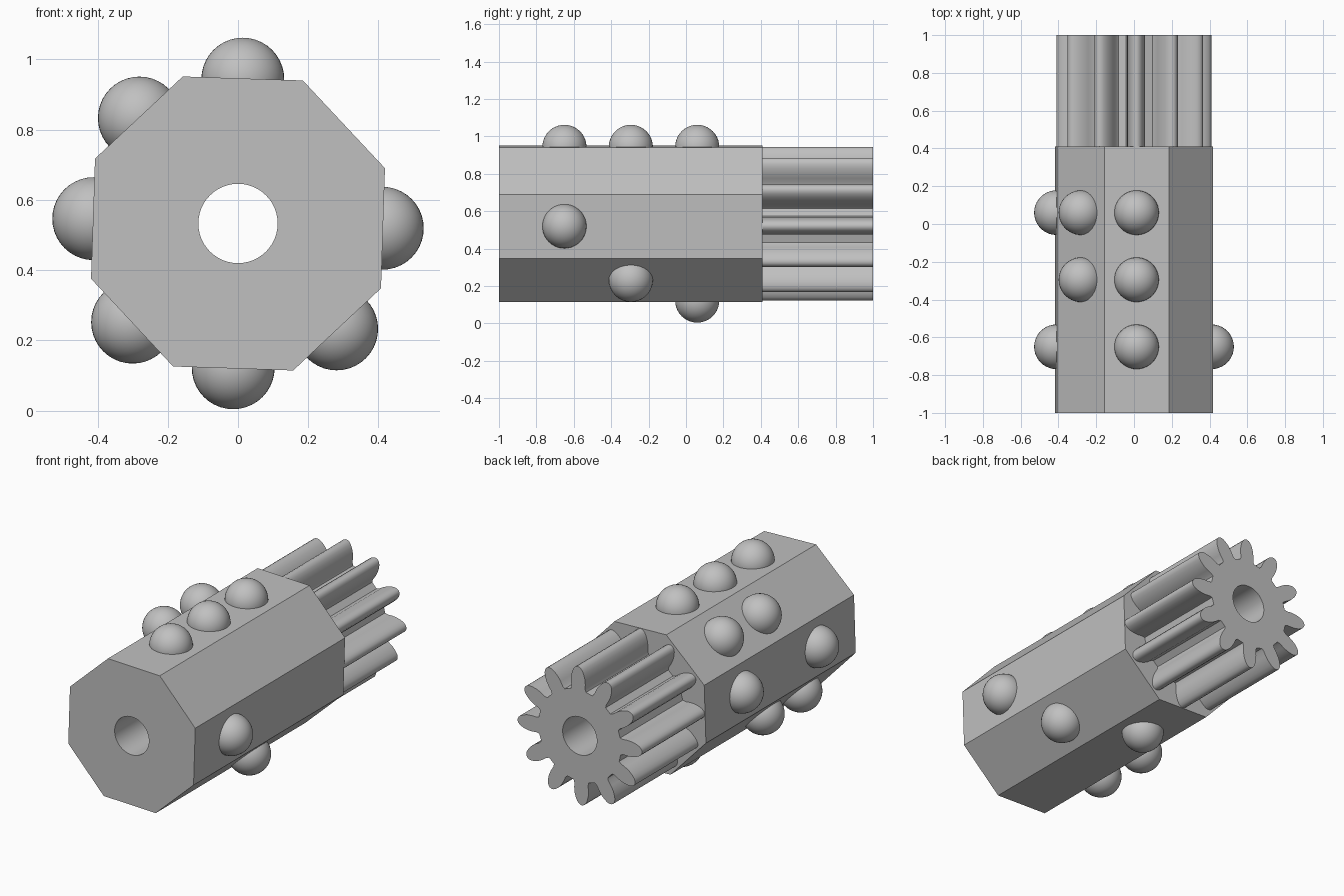
import bpy, bmesh
from math import sin, cos, pi, radians
from mathutils import Vector

default = bpy.data.objects.get("Cube")
if default:
    bpy.data.objects.remove(default, do_unlink=True)

AXIS_Z = 0.533      # height of the long axis
TURN = 88.1         # direction of the top flat, in degrees
APOTHEM = 0.413
BORE = 0.113

grey = bpy.data.materials.new("plain grey")
grey.use_nodes = True
colour = (0.53, 0.53, 0.53, 1)
grey.diffuse_color = colour
grey.node_tree.nodes["Principled BSDF"].inputs["Base Color"].default_value = colour


def polar(radius, degrees):
    a = radians(degrees)
    return radius * cos(a), radius * sin(a)


def finish(bm, name, angle):
    bmesh.ops.recalc_face_normals(bm, faces=bm.faces)
    mesh = bpy.data.meshes.new(name)
    bm.to_mesh(mesh)
    bm.free()
    mesh.materials.append(grey)
    obj = bpy.data.objects.new(name, mesh)
    bpy.context.collection.objects.link(obj)
    bpy.ops.object.select_all(action='DESELECT')
    obj.select_set(True)
    bpy.context.view_layer.objects.active = obj
    bpy.ops.object.shade_smooth_by_angle(angle=radians(angle))
    return obj


def bored_prism(name, outline, y0, y1):
    """Extrude an outline with a round bore along the y axis."""
    bm = bmesh.new()
    bore = [polar(BORE, 360 * i / 48) for i in range(48)]
    edges = []
    for loop in (outline, bore):
        vs = [bm.verts.new((x, y0, z + AXIS_Z)) for x, z in loop]
        edges += [bm.edges.new((v, vs[i - 1])) for i, v in enumerate(vs)]
    bmesh.ops.triangle_fill(bm, edges=edges, use_beauty=True, normal=(0, -1, 0))
    result = bmesh.ops.extrude_face_region(bm, geom=bm.faces[:], use_keep_orig=True)
    moved = [g for g in result["geom"] if isinstance(g, bmesh.types.BMVert)]
    bmesh.ops.translate(bm, verts=moved, vec=(0, y1 - y0, 0))
    return finish(bm, name, 30)


# Eight-sided barrel
corner = APOTHEM / cos(pi / 8)
octagon = [polar(corner, TURN + 22.5 + 45 * i) for i in range(8)]
bored_prism("octagonal_barrel", octagon, -1, 0.41)

# Twelve-tooth pinion: half a tooth as (radius, half width), mirrored and repeated
flank = [(0.268, 0.05), (0.285, 0.045), (0.315, 0.047), (0.345, 0.045),
         (0.372, 0.038), (0.392, 0.029), (0.404, 0.018), (0.41, 0.006)]
tooth = [(r, -w) for r, w in flank] + [(r, w) for r, w in reversed(flank)]
gear = []
for i in range(12):
    c, s = polar(1, TURN + 30 * i)
    gear += [(r * c - w * s, r * s + w * c) for r, w in tooth]
bored_prism("pinion", gear, 0.41, 1)

# Round studs: each flat carries its own pattern along the barrel
rows = (-0.65, -0.295, 0.06)
patterns = ("111", "011", "101", "110", "001", "010", "100", "000")
for flat, pattern in enumerate(patterns):
    x, z = polar(APOTHEM - 0.002, TURN + 45 * flat)
    for row, (y, mark) in enumerate(zip(rows, pattern)):
        if mark == "1":
            bm = bmesh.new()
            bmesh.ops.create_uvsphere(bm, u_segments=40, v_segments=20, radius=0.118)
            stud = finish(bm, f"stud_{flat + 1}_{row + 1}", 40)
            stud.location = Vector((x, y, z + AXIS_Z))
